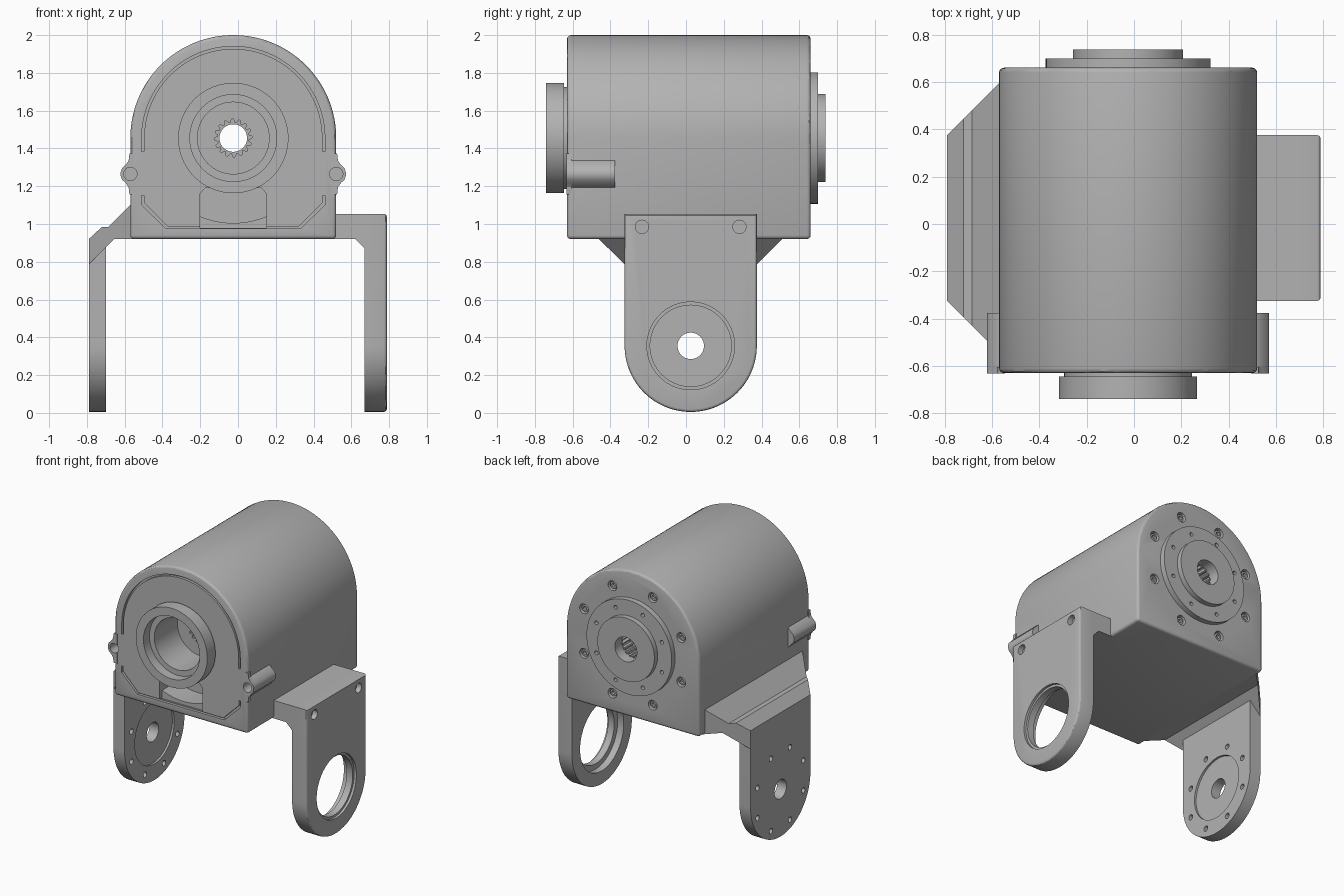
import bpy, bmesh, math
from math import sin, cos, pi

if "Cube" in bpy.data.objects:
    bpy.data.objects.remove(bpy.data.objects["Cube"], do_unlink=True)

grey = bpy.data.materials.new("machined grey")
grey.use_nodes = True
GREY = (0.45, 0.45, 0.45, 1)
grey.diffuse_color = GREY
grey.node_tree.nodes["Principled BSDF"].inputs["Base Color"].default_value = GREY

CX, CZ, R = -0.025, 1.455, 0.545      # motor axis and housing radius
AY, AZ, AR = 0.025, 0.355, 0.35       # bracket pivot and tip radius
parts = []


def place(axis, u, v, w):
    return {"x": (w, u, v), "y": (u, w, v), "z": (u, v, w)}[axis]


def circle(u, v, r, n=64):
    return [(u + r * cos(2 * pi * i / n), v + r * sin(2 * pi * i / n)) for i in range(n)]


def arc(u, v, r, start, end, n=48):
    return [(u + r * cos(start + (end - start) * i / n),
             v + r * sin(start + (end - start) * i / n)) for i in range(n + 1)]


def bolt_circle(u, v, ring, r, n=8):
    return [circle(u + ring * cos(2 * pi * (i + .5) / n),
                   v + ring * sin(2 * pi * (i + .5) / n), r, 16) for i in range(n)]


def prism(name, polys, axis, lo, hi, bevel=0, where=lambda p: True):
    """Extrude one or more outlines along an axis, optionally rounding sharp edges."""
    bm = bmesh.new()
    for poly in polys:
        a = [bm.verts.new(place(axis, u, v, lo)) for u, v in poly]
        b = [bm.verts.new(place(axis, u, v, hi)) for u, v in poly]
        bm.faces.new(a)
        bm.faces.new(b[::-1])
        for i in range(len(a)):
            j = (i + 1) % len(a)
            bm.faces.new((a[j], a[i], b[i], b[j]))
    bmesh.ops.recalc_face_normals(bm, faces=bm.faces)
    if bevel:
        edges = [e for e in bm.edges if e.calc_face_angle(0) > 0.6
                 and all(where(v.co) for v in e.verts)]
        bmesh.ops.bevel(bm, geom=edges, offset=bevel, segments=3, profile=0.5, affect="EDGES")
    mesh = bpy.data.meshes.new(name)
    bm.to_mesh(mesh)
    bm.free()
    mesh.materials.append(grey)
    obj = bpy.data.objects.new(name, mesh)
    bpy.context.collection.objects.link(obj)
    parts.append(obj)
    return obj


def cut(obj, polys, axis, lo, hi):
    """Subtract extruded outlines from a part."""
    tool = prism("cutter", polys, axis, lo, hi)
    parts.remove(tool)
    mod = obj.modifiers.new("cut", "BOOLEAN")
    mod.operation, mod.solver, mod.object = "DIFFERENCE", "EXACT", tool
    bpy.context.view_layer.objects.active = obj
    bpy.ops.object.modifier_apply(modifier=mod.name)
    bpy.data.objects.remove(tool, do_unlink=True)


# Housing: arch-topped block
FRONT, BACK = -0.63, 0.66
outline = [(CX - R, 0.92), (CX + R, 0.92)] + arc(CX, CZ, R, 0, pi, 64)
housing = prism("housing", [outline], "y", FRONT, BACK, 0.02)

# Seam grooves around the front cover
r1, r2 = 0.485, 0.472
arch = [(CX + r1, 1.385)] + arc(CX, CZ, r1, 0, pi) + [(CX - r1, 1.385), (CX - r2, 1.385)]
arch += arc(CX, CZ, r2, pi, 0) + [(CX + r2, 1.385)]
half = [(0.485, 1.15), (0.485, 1.1), (0.355, 0.975)]
path = half + [(-u, v) for u, v in half[::-1]]
seam = [(CX + u, v) for u, v in path]
seam += [(CX + u * 0.975, v + (0.012 if v < 1.15 else 0)) for u, v in path[::-1]]
cut(housing, [arch, seam], "y", -0.7, FRONT + 0.02)

# Window below the boss, opening on to the curved inner wall
top = [(CX + 0.175, 1.16), (CX + 0.15, 1.19), (CX - 0.15, 1.19), (CX - 0.175, 1.16)]
cut(housing, [[(CX - 0.175, 0.98), (CX + 0.175, 0.98)] + top], "y", -0.7, FRONT + 0.03)
ang = math.asin(0.175 / 0.45)
curve = arc(CX, CZ, 0.45, -pi / 2 - ang, -pi / 2 + ang, 16)
cut(housing, [curve + top], "y", -0.7, FRONT + 0.2)

# Front bearing recess, splined seat and through bore
cut(housing, [circle(CX, CZ, 0.19)], "y", -0.7, -0.4)
spline = [(CX + (0.1 if i % 4 < 2 else 0.082) * cos(2 * pi * i / 64),
           CZ + (0.1 if i % 4 < 2 else 0.082) * sin(2 * pi * i / 64)) for i in range(64)]
cut(housing, [spline], "y", -0.5, -0.34)
cut(housing, [circle(CX, CZ, 0.073, 48)], "y", -0.5, 0.8)

# Rear screw pockets with screw heads inside
cut(housing, bolt_circle(CX, CZ, 0.43, 0.036), "y", BACK - 0.04, 0.8)
screws = prism("rear_screws", bolt_circle(CX, CZ, 0.43, 0.026), "y", BACK - 0.05, BACK - 0.012)
cut(screws, bolt_circle(CX, CZ, 0.43, 0.014), "y", BACK - 0.03, 0.8)

# Front boss on a narrow neck
neck = prism("boss_neck", [circle(CX, CZ, 0.27)], "y", -0.65, -0.62)
cut(neck, [circle(CX, CZ, 0.19)], "y", -0.7, -0.5)
boss = prism("front_boss", [circle(CX, CZ, 0.292, 80)], "y", -0.74, -0.645)
cut(boss, [circle(CX, CZ, 0.23)], "y", -0.8, -0.67)
cut(boss, [circle(CX, CZ, 0.19)], "y", -0.8, -0.5)

# Rear output flange in two steps
flange = prism("rear_flange", [circle(CX, CZ, 0.348, 80)], "y", 0.65, 0.70)
cut(flange, bolt_circle(CX, CZ, 0.29, 0.014), "y", 0.67, 0.8)
cap = prism("rear_flange_cap", [circle(CX, CZ, 0.233, 80)], "y", 0.69, 0.738)
for disc in (flange, cap):
    cut(disc, [circle(CX, CZ, 0.09, 48)], "y", 0.6, 0.8)
cut(housing, [spline], "y", 0.55, 0.8)

# Side screw lugs with flared front lips
for side, label in ((1, "left"), (-1, "right")):
    def lug_shape(rows):
        pts = [(u, 1.265 + v) for u, v in rows] + [(u, 1.265 - v) for u, v in rows[::-1]]
        return [(CX + side * u, v) for u, v in pts]
    lip = [(0.52, 0.11), (0.55, 0.108), (0.554, 0.07), (0.57, 0.048), (0.589, 0.03), (0.596, 0.01)]
    body = [(0.52, 0.08), (0.55, 0.07), (0.57, 0.048), (0.589, 0.03), (0.596, 0.01)]
    hole = [circle(CX + side * 0.545, 1.265, 0.035, 32)]
    for name, rows, lo, hi in (("lip", lip, -0.632, -0.605), ("lug", body, -0.61, -0.375)):
        obj = prism(f"{label}_screw_{name}", [lug_shape(rows)], "y", lo, hi)
        cut(obj, hole, "y", -0.7, -0.48)
    cut(housing, hole, "y", -0.7, -0.48)


# Bracket arms: slabs with round lower ends
def arm_outline(z_top):
    return [(AY + AR, z_top), (AY - AR, z_top)] + arc(AY, AZ, AR, pi, 2 * pi)


left_arm = prism("left_arm", [arm_outline(1.053)], "x", 0.67, 0.788, 0.015, lambda p: p.x > 0.78)
cut(left_arm, [circle(AY, AZ, 0.215)], "x", 0.6, 0.9)
cut(left_arm, [circle(AY, AZ, 0.232)], "x", 0.77, 0.9)
cut(left_arm, [circle(AY, AZ, 0.255)], "x", 0.6, 0.72)
cut(left_arm, [circle(AY + s * 0.258, 0.985, 0.035, 32) for s in (-1, 1)], "x", 0.75, 0.9)

shelf = [(0.5, 0.92), (0.62, 0.92), (0.671, 0.87), (0.671, 1.053), (0.5, 1.053)]
prism("left_arm_shelf", [shelf], "y", AY - AR, AY + AR)

right_arm = prism("right_arm", [arm_outline(0.92)], "x", -0.79, -0.7)
cut(right_arm, [circle(AY, AZ, 0.07, 48)], "x", -0.9, -0.6)
cut(right_arm, [circle(AY, AZ, 0.23)], "x", -0.715, -0.6)
cut(right_arm, bolt_circle(AY, AZ, 0.29, 0.02), "x", -0.9, -0.6)

# Right gusset: folded plate that widens toward the housing
fold = [(-0.55, 1.12), (-0.685, 0.985), (-0.72, 0.985), (-0.79, 0.92),
        (-0.79, 0.785), (-0.655, 0.92), (-0.55, 0.92)]
gusset = prism("right_gusset", [fold], "y", AY - AR, AY + AR)
for v in gusset.data.vertices:
    v.co.y += (v.co.x + 0.79) * (1 if v.co.y > 0 else -1)

# Smooth curved walls, keep machined edges crisp
bpy.ops.object.select_all(action="DESELECT")
for obj in parts:
    obj.select_set(True)
bpy.context.view_layer.objects.active = housing
bpy.ops.object.shade_smooth_by_angle(angle=math.radians(30))
